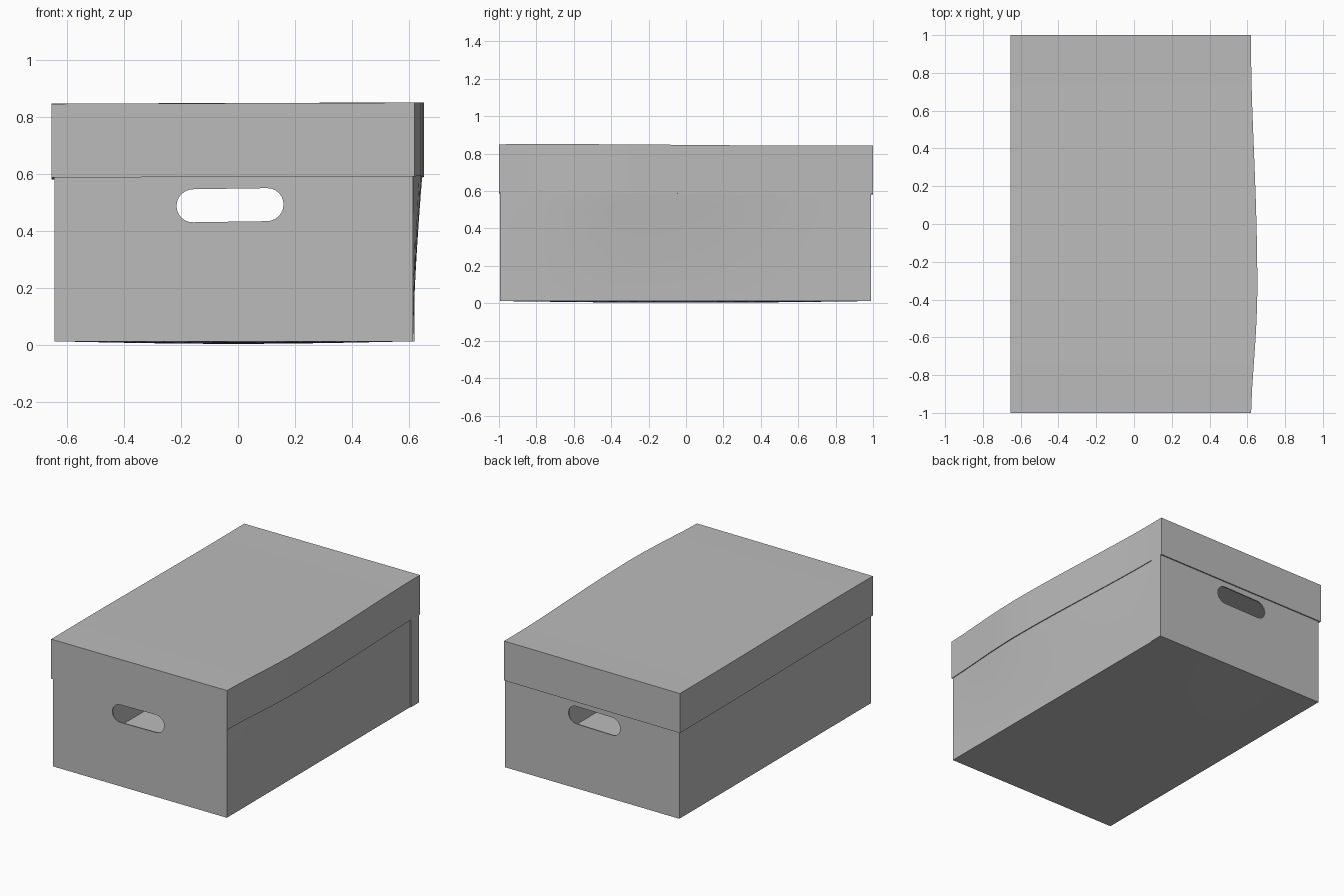
import bpy, bmesh, math
from mathutils import Vector

if "Cube" in bpy.data.objects:
    bpy.data.objects.remove(bpy.data.objects["Cube"], do_unlink=True)

card = bpy.data.materials.new("grey_cardboard")
card.use_nodes = True
GREY = (0.5, 0.5, 0.5, 1)
card.diffuse_color = GREY
card.node_tree.nodes["Principled BSDF"].inputs["Base Color"].default_value = GREY


def bulge(y):
    """Outward bow of the +x side, greatest near y = -0.33."""
    half = 0.67 if y < -0.33 else 1.2
    t = min(1, abs(y + 0.33) / half)
    return 0.033 * math.cos(t * math.pi / 2) ** 1.5


def add_object(name, bm):
    mesh = bpy.data.meshes.new(name)
    bm.to_mesh(mesh)
    bm.free()
    mesh.materials.append(card)
    obj = bpy.data.objects.new(name, mesh)
    bpy.context.collection.objects.link(obj)
    return obj


def block(name, low, high, cuts, warp, open_side=0):
    """Gridded box, warped; open_side +1 removes the top, -1 the bottom."""
    bm = bmesh.new()
    bmesh.ops.create_cube(bm, size=1)
    bmesh.ops.subdivide_edges(bm, edges=bm.edges[:], cuts=cuts, use_grid_fill=True)
    if open_side:
        gone = [f for f in bm.faces if f.normal.z * open_side > 0.9]
        bmesh.ops.delete(bm, geom=gone, context='FACES')
    low, high = Vector(low), Vector(high)
    for v in bm.verts:
        part = v.co + Vector((0.5, 0.5, 0.5))
        p = low + Vector(a * b for a, b in zip(part, high - low))
        v.co = warp(p, part)
    return add_object(name, bm)


def finish(obj):
    """Apply the modifiers and smooth the gentle bends."""
    bpy.ops.object.select_all(action='DESELECT')
    obj.select_set(True)
    bpy.context.view_layer.objects.active = obj
    for m in list(obj.modifiers):
        bpy.ops.object.modifier_apply(modifier=m.name)
    bpy.ops.object.shade_smooth_by_angle(angle=math.radians(30))


def thicken(obj):
    mod = obj.modifiers.new("thickness", 'SOLIDIFY')
    mod.thickness = 0.008
    mod.offset = -1
    mod.use_even_offset = True


def warp_body(p, part):
    # side bows out more toward the rim, floor sags a little
    p.x += part.x * bulge(p.y) * min(1, p.z / 0.6) ** 1.5
    sag = math.sin(part.x * math.pi) * math.sin(part.y * math.pi)
    p.z -= 0.009 * sag * (1 - part.z)
    return p


def warp_lid(p, part):
    p.x += part.x * bulge(p.y)
    p.z += 0.004 * (part.x - 0.5) - 0.004 * math.sin(p.y * 2.2)
    return p


# Open box with a sagging floor
box = block("box_body", (-0.645, -0.994, 0.012), (0.615, 0.99, 0.825), 15, warp_body, 1)
thicken(box)

# Rounded slot through both ends
bm = bmesh.new()
ring = []
for end, start in ((1, -90), (-1, 90)):
    for i in range(13):
        a = math.radians(start + i * 15)
        x = end * 0.13 + 0.058 * math.cos(a)
        ring.append(bm.verts.new((x - 0.028, -1.2, 0.49 + 0.058 * math.sin(a) + 0.015 * x)))
face = bm.faces.new(ring)
out = bmesh.ops.extrude_face_region(bm, geom=[face])
bmesh.ops.translate(bm, vec=(0, 2.4, 0),
                    verts=[g for g in out["geom"] if isinstance(g, bmesh.types.BMVert)])
bmesh.ops.recalc_face_normals(bm, faces=bm.faces[:])
slot = add_object("handle_cutter", bm)
slot.hide_render = True
cut = box.modifiers.new("handles", 'BOOLEAN')
cut.operation = 'DIFFERENCE'
cut.solver = 'EXACT'
cut.object = slot
finish(box)
bpy.data.objects.remove(slot, do_unlink=True)

# Glued corner flap
flap = block("corner_flap", (0.613, 0.905, 0.012), (0.62, 0.99, 0.6), 1,
             lambda p, part: p)
finish(flap)

# Lid with a short skirt
lid = block("lid", (-0.655, -1, 0.586), (0.62, 1, 0.845), 15, warp_lid, -1)
thicken(lid)
finish(lid)
